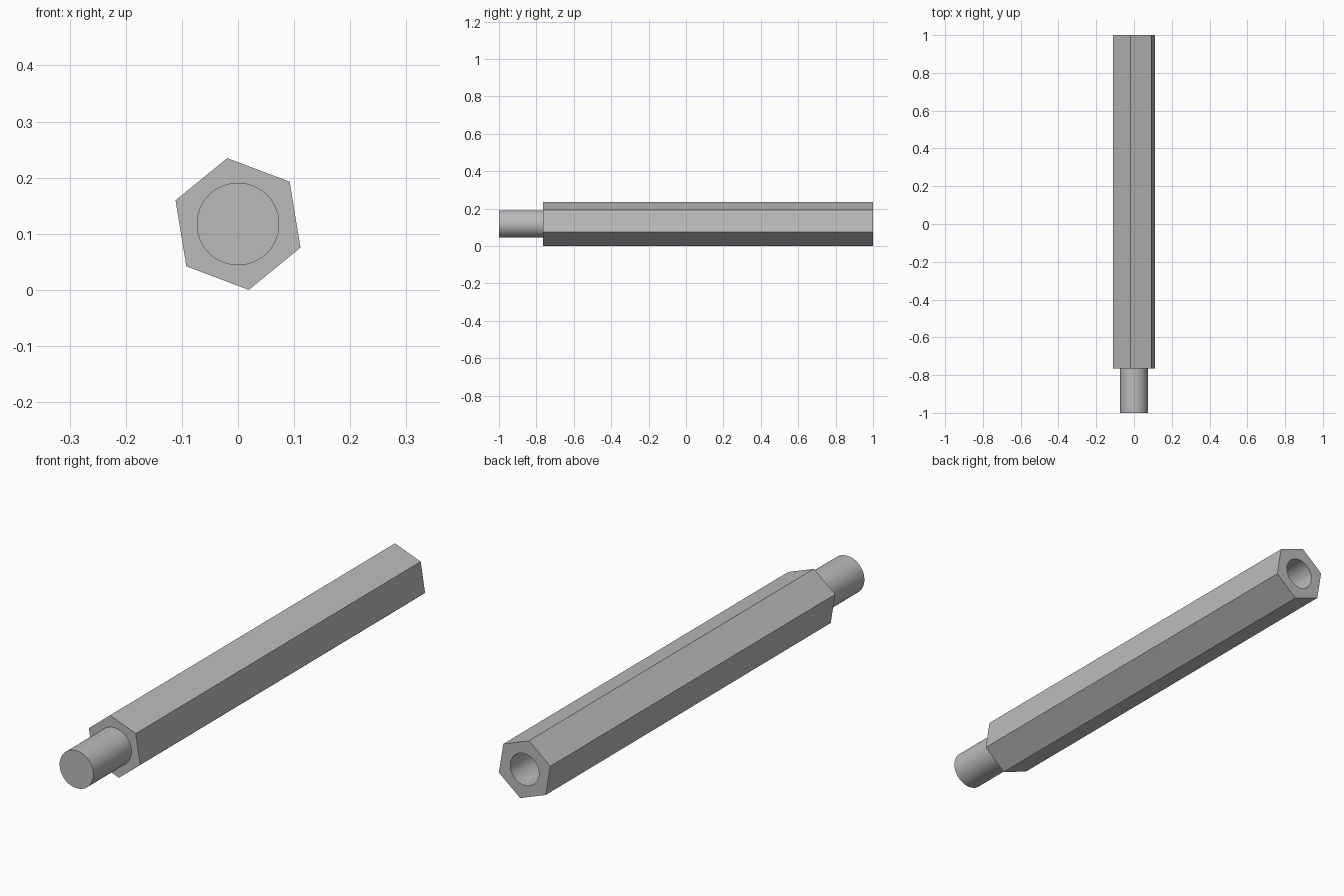
import bpy, bmesh, math

cube = bpy.data.objects.get("Cube")
if cube:
    bpy.data.objects.remove(cube, do_unlink=True)

AXIS_Z = 0.1175
HEX_R, HEX_TURN = 0.119, math.radians(39.3)
STUD_R, HOLE_R = 0.0735, 0.062
FRONT, SHOULDER, BACK = -1.0, -0.765, 1.0
HOLE_END = 0.7
SEGMENTS = 64

steel = bpy.data.materials.new("grey steel")
steel.use_nodes = True
colour = (0.5, 0.5, 0.5, 1)
steel.diffuse_color = colour
steel.node_tree.nodes["Principled BSDF"].inputs["Base Color"].default_value = colour


def ring(bm, sides, radius, y, turn=0.0):
    """Closed loop of edges around the long axis."""
    verts = []
    for i in range(sides):
        a = turn + math.tau * i / sides
        verts.append(bm.verts.new((radius * math.cos(a), y, AXIS_Z + radius * math.sin(a))))
    return [bm.edges.new((verts[i - 1], verts[i])) for i in range(sides)]


def wall(bm, a, b):
    bmesh.ops.bridge_loops(bm, edges=a + b)


def flat(bm, *loops):
    """Flat face filling one loop, or the area between two."""
    if len(loops) == 1:
        bmesh.ops.contextual_create(bm, geom=loops[0])
    else:
        bmesh.ops.triangle_fill(bm, use_beauty=True, edges=loops[0] + loops[1])


def finish(bm, name, outward):
    # Orient the faces from one known outward-facing end face
    bmesh.ops.recalc_face_normals(bm, faces=bm.faces[:])
    end = min(bm.faces, key=lambda f: f.calc_center_median().y * outward)
    if end.normal.y * outward > 0:
        bmesh.ops.reverse_faces(bm, faces=bm.faces[:])
    mesh = bpy.data.meshes.new(name)
    bm.to_mesh(mesh)
    bm.free()
    mesh.materials.append(steel)
    obj = bpy.data.objects.new(name, mesh)
    bpy.context.collection.objects.link(obj)
    bpy.ops.object.select_all(action="DESELECT")
    obj.select_set(True)
    bpy.context.view_layer.objects.active = obj
    bpy.ops.object.shade_smooth_by_angle(angle=math.radians(30))


# Hexagonal body with a blind hole in the back end
bm = bmesh.new()
hex_front = ring(bm, 6, HEX_R, SHOULDER, HEX_TURN)
hex_back = ring(bm, 6, HEX_R, BACK, HEX_TURN)
stud_seat = ring(bm, SEGMENTS, STUD_R, SHOULDER)
hole_mouth = ring(bm, SEGMENTS, HOLE_R, BACK)
hole_bottom = ring(bm, SEGMENTS, HOLE_R, HOLE_END)
wall(bm, hex_front, hex_back)
wall(bm, hole_mouth, hole_bottom)
flat(bm, hole_bottom)
flat(bm, hex_front, stud_seat)
flat(bm, hex_back, hole_mouth)
finish(bm, "hex_body", 1)

# Round stud on the front end
bm = bmesh.new()
stud_front = ring(bm, SEGMENTS, STUD_R, FRONT)
stud_back = ring(bm, SEGMENTS, STUD_R, SHOULDER)
wall(bm, stud_front, stud_back)
flat(bm, stud_front)
finish(bm, "stud", 1)
